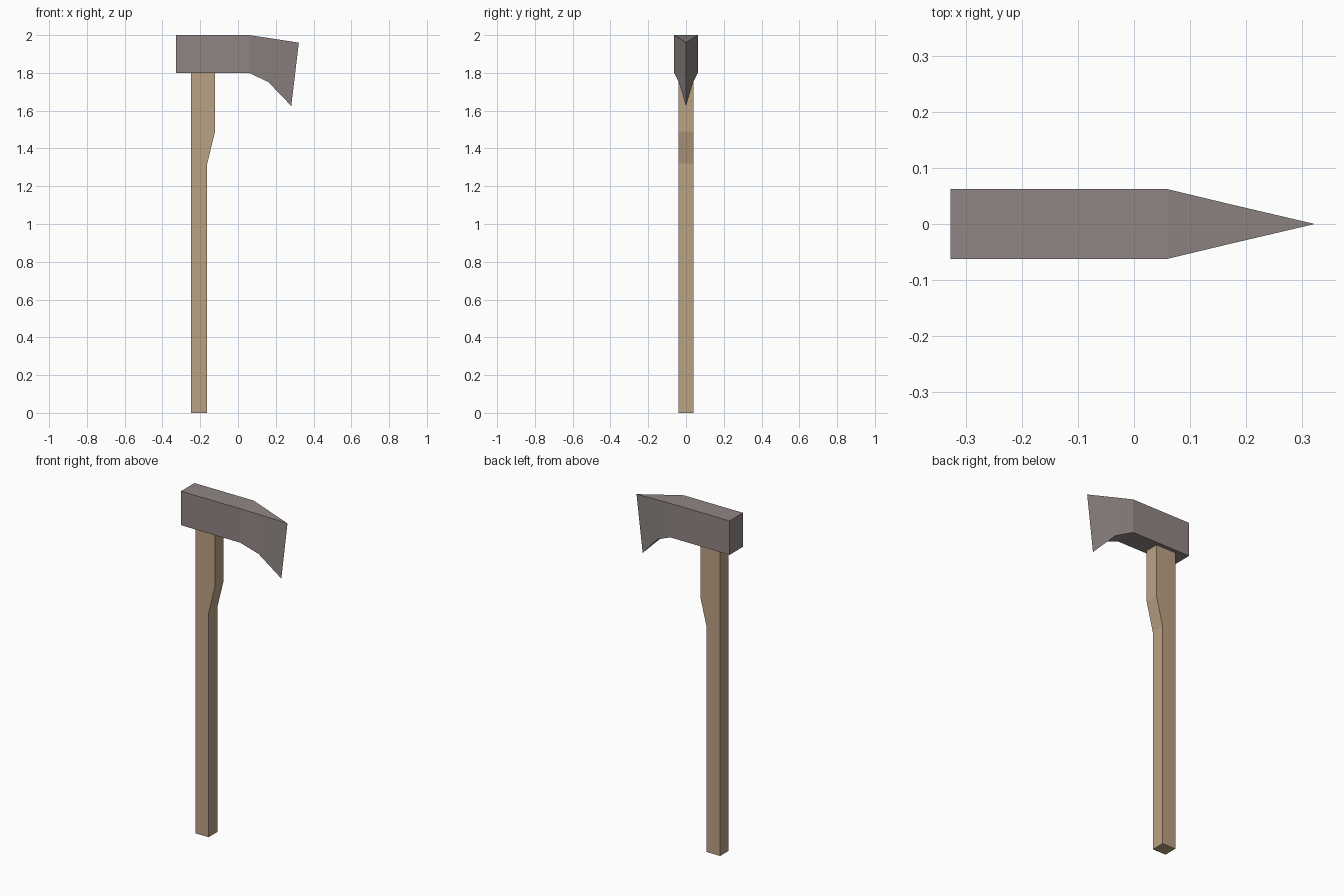
import bpy
import bmesh

cube = bpy.data.objects.get("Cube")
if cube:
    bpy.data.objects.remove(cube, do_unlink=True)


def material(name, colour):
    mat = bpy.data.materials.new(name)
    mat.use_nodes = True
    mat.diffuse_color = (*colour, 1)
    mat.node_tree.nodes["Principled BSDF"].inputs["Base Color"].default_value = (*colour, 1)
    return mat


def loft(name, sections, mat):
    """Skin four-sided sections, each given as (x, z) ends and a half thickness in y."""
    bm = bmesh.new()
    rings = []
    for (xa, za), (xb, zb), half in sections:
        corners = ((xa, -half, za), (xa, half, za), (xb, half, zb), (xb, -half, zb))
        rings.append([bm.verts.new(c) for c in corners])
    for r, s in zip(rings, rings[1:]):
        for i in range(4):
            j = (i + 1) % 4
            bm.faces.new((r[i], r[j], s[j], s[i]))
    bm.faces.new(rings[0])
    bm.faces.new(rings[-1])
    # Sections with no thickness collapse into a sharp edge
    bmesh.ops.remove_doubles(bm, verts=bm.verts, dist=0.0001)
    bmesh.ops.recalc_face_normals(bm, faces=bm.faces)
    mesh = bpy.data.meshes.new(name)
    bm.to_mesh(mesh)
    bm.free()
    mesh.materials.append(mat)
    obj = bpy.data.objects.new(name, mesh)
    bpy.context.collection.objects.link(obj)
    return obj


wood = material("pale wood", (0.50, 0.36, 0.23))
steel = material("grey steel", (0.28, 0.24, 0.228))

# Straight handle with a thicker neck under the head
back, grip, neck = -0.25, -0.163, -0.121
loft("handle", [
    ((back, z), (front, z), 0.04)
    for z, front in ((0, grip), (1.32, grip), (1.49, neck), (1.8, neck))
], wood)

# Block-shaped head tapering to a flared cutting edge
loft("axe_head", [
    ((-0.327, 2.0), (-0.327, 1.8), 0.0625),
    ((0.058, 2.0), (0.058, 1.8), 0.0625),
    ((0.16, 1.985), (0.16, 1.752), 0.038),
    ((0.322, 1.96), (0.282, 1.625), 0),
], steel)
